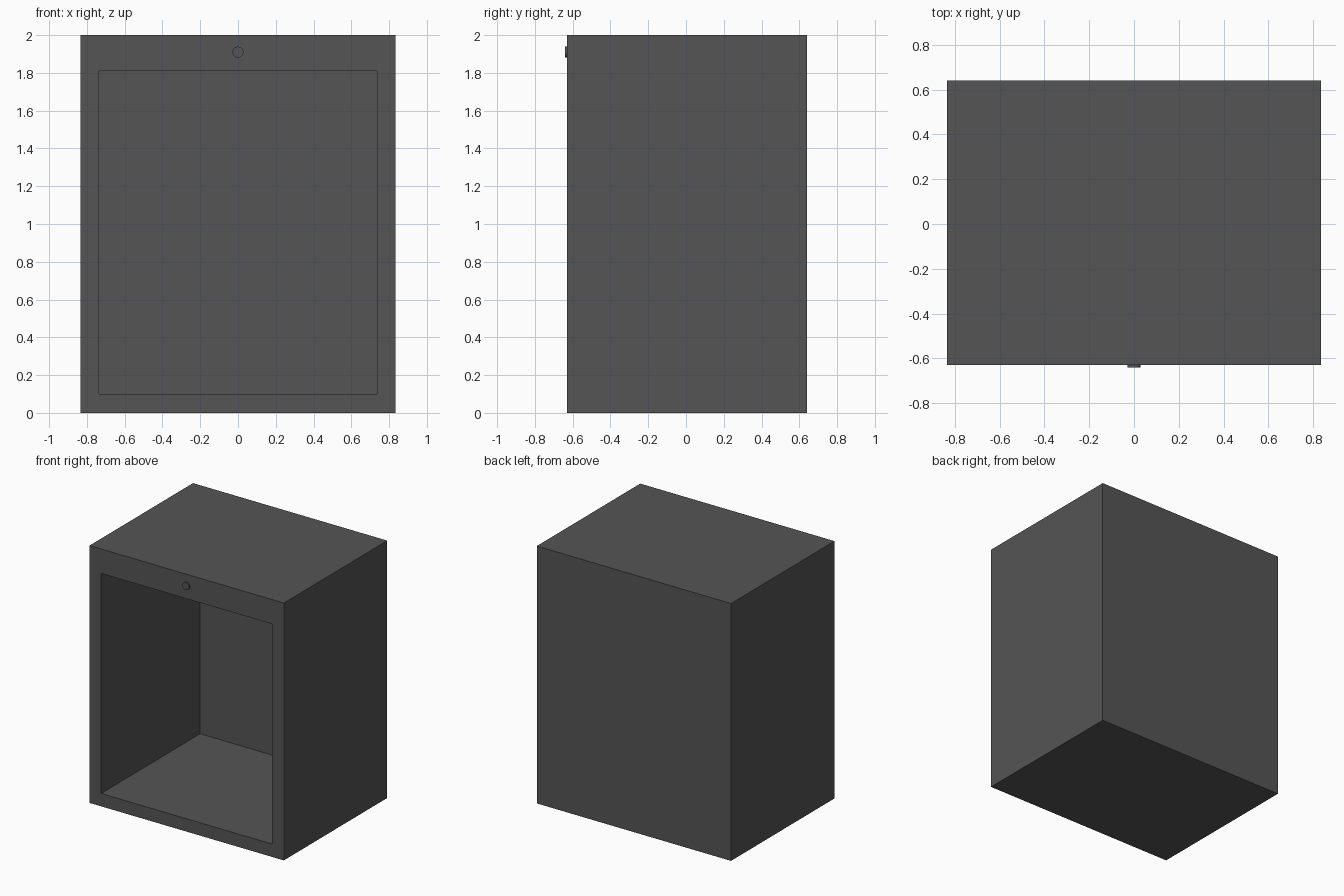
import bpy, bmesh, math
from mathutils import Matrix, Vector

if "Cube" in bpy.data.objects:
    bpy.data.objects.remove(bpy.data.objects["Cube"])

grey = bpy.data.materials.new("dark grey")
grey.diffuse_color = (0.09, 0.09, 0.09, 1)
grey.use_nodes = True
grey.node_tree.nodes["Principled BSDF"].inputs["Base Color"].default_value = grey.diffuse_color


def finish(name, bm):
    bmesh.ops.recalc_face_normals(bm, faces=bm.faces)
    mesh = bpy.data.meshes.new(name)
    bm.to_mesh(mesh)
    bm.free()
    mesh.materials.append(grey)
    obj = bpy.data.objects.new(name, mesh)
    bpy.context.collection.objects.link(obj)
    return obj


# Cabinet: box with its front face inset to a frame, then pushed back as a cavity
bm = bmesh.new()
W, Y0, Y1, H = 0.835, -0.63, 0.64, 2.0
bmesh.ops.create_cube(bm, size=1, matrix=Matrix.Translation((0, (Y0 + Y1) / 2, H / 2))
                      @ Matrix.Diagonal((2 * W, Y1 - Y0, H, 1)))
bm.normal_update()
front = next(f for f in bm.faces if f.normal.y < -0.9)
bmesh.ops.inset_region(bm, faces=[front], thickness=0.1)
for v in front.verts:
    v.co = Vector((math.copysign(0.735, v.co.x), Y0, 1.81 if v.co.z > 1 else 0.1))
cavity = bmesh.ops.extrude_face_region(bm, geom=[front])["geom"]
bmesh.ops.translate(bm, vec=(0, 1.215, 0),
                    verts=[g for g in cavity if isinstance(g, bmesh.types.BMVert)])
if front.is_valid:
    bm.faces.remove(front)
finish("cabinet_shell", bm)

# Small round button on the top rail
bm = bmesh.new()
bmesh.ops.create_cone(bm, cap_ends=True, segments=32, radius1=0.029, radius2=0.029, depth=0.014,
                      matrix=Matrix.Translation((0, -0.633, 1.91)) @ Matrix.Rotation(math.pi / 2, 4, 'X'))
button = finish("front_button", bm)
bpy.context.view_layer.objects.active = button
button.select_set(True)
bpy.ops.object.shade_smooth_by_angle(angle=math.radians(40))
